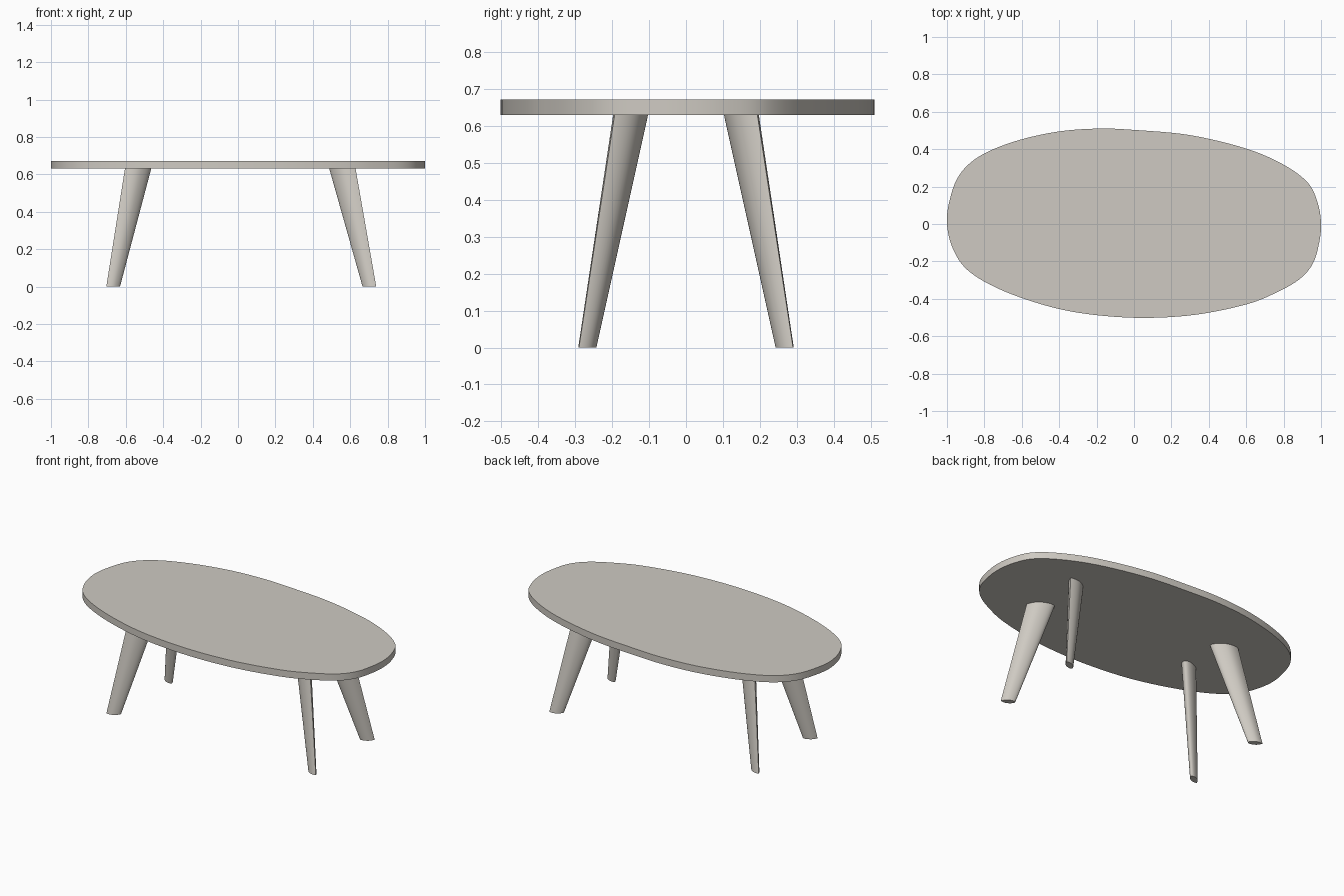
import bpy, bmesh, math
from mathutils import Vector

if "Cube" in bpy.data.objects:
    bpy.data.objects.remove(bpy.data.objects["Cube"])

mat = bpy.data.materials.new("warm grey")
mat.diffuse_color = (0.62, 0.59, 0.54, 1)
mat.use_nodes = True
mat.node_tree.nodes["Principled BSDF"].inputs["Base Color"].default_value = mat.diffuse_color

Z0, Z1 = 0.63, 0.672  # underside and surface of the top


def loft(name, bottom, top):
    """Closed solid between two matching counter-clockwise rings."""
    bm = bmesh.new()
    lo = [bm.verts.new(p) for p in bottom]
    hi = [bm.verts.new(p) for p in top]
    n = len(lo)
    for i in range(n):
        j = (i + 1) % n
        bm.faces.new((lo[i], lo[j], hi[j], hi[i]))
    bm.faces.new(lo[::-1])
    bm.faces.new(hi)
    bmesh.ops.recalc_face_normals(bm, faces=bm.faces)
    me = bpy.data.meshes.new(name)
    bm.to_mesh(me)
    bm.free()
    me.materials.append(mat)
    ob = bpy.data.objects.new(name, me)
    bpy.context.collection.objects.link(ob)
    bpy.ops.object.select_all(action='DESELECT')
    ob.select_set(True)
    bpy.context.view_layer.objects.active = ob
    bpy.ops.object.shade_smooth_by_angle(angle=math.radians(30))
    return ob


def smooth_ring(pts, steps=6):
    """Closed Catmull-Rom curve through the points."""
    p = [Vector(q) for q in pts]
    n, out = len(p), []
    for i in range(n):
        a, b, c, d = p[i - 1], p[i], p[(i + 1) % n], p[(i + 2) % n]
        for k in range(steps):
            t = k / steps
            out.append(0.5 * (2 * b + (c - a) * t + (2 * a - 5 * b + 4 * c - d) * t * t
                              + (3 * b - a - 3 * c + d) * t ** 3))
    return out


# table top: freeform pebble outline
outline = [(1, 0), (0.99, -0.1), (0.957, -0.21), (0.885, -0.295), (0.76, -0.367),
           (0.6, -0.43), (0.33, -0.485), (0.05, -0.502), (-0.22, -0.485),
           (-0.45, -0.442), (-0.7, -0.357), (-0.88, -0.255), (-0.965, -0.14),
           (-1, 0), (-0.985, 0.13), (-0.935, 0.26), (-0.83, 0.36), (-0.65, 0.438),
           (-0.42, 0.492), (-0.2, 0.51), (0, 0.503), (0.3, 0.475), (0.6, 0.403),
           (0.8, 0.317), (0.93, 0.22), (0.983, 0.11)]
ring = smooth_ring(outline[::-1])
loft("table_top", [(p.x, p.y, Z0) for p in ring], [(p.x, p.y, Z1) for p in ring])


def leg_section(cx, cy, z, sx, sy, scale):
    """Flattened section, edged on the outer end and rounded on the inner end."""
    L, T, th = 0.08 * scale, 0.036 * scale, math.radians(30)
    out = []
    for i in range(40):
        u = 2 * math.pi * i / 40
        c, s = math.cos(u), math.sin(u)
        v = T * (s * abs(s) if c > 0 else s)
        a = L * c
        out.append((sx * (cx + a * math.cos(th) - v * math.sin(th)),
                    sy * (cy + a * math.sin(th) + v * math.cos(th)), z))
    return out if sx * sy > 0 else out[::-1]


# four splayed, tapering legs; the right pair stands slightly further out
for side, sx, xt, xb in (("left", -1, 0.535, 0.668), ("right", 1, 0.559, 0.703)):
    for end, sy in (("front", -1), ("back", 1)):
        loft(f"{end}_{side}_leg",
             leg_section(xb, 0.269, 0, sx, sy, 0.52),
             leg_section(xt, 0.153, Z0 + 0.002, sx, sy, 1.0))
